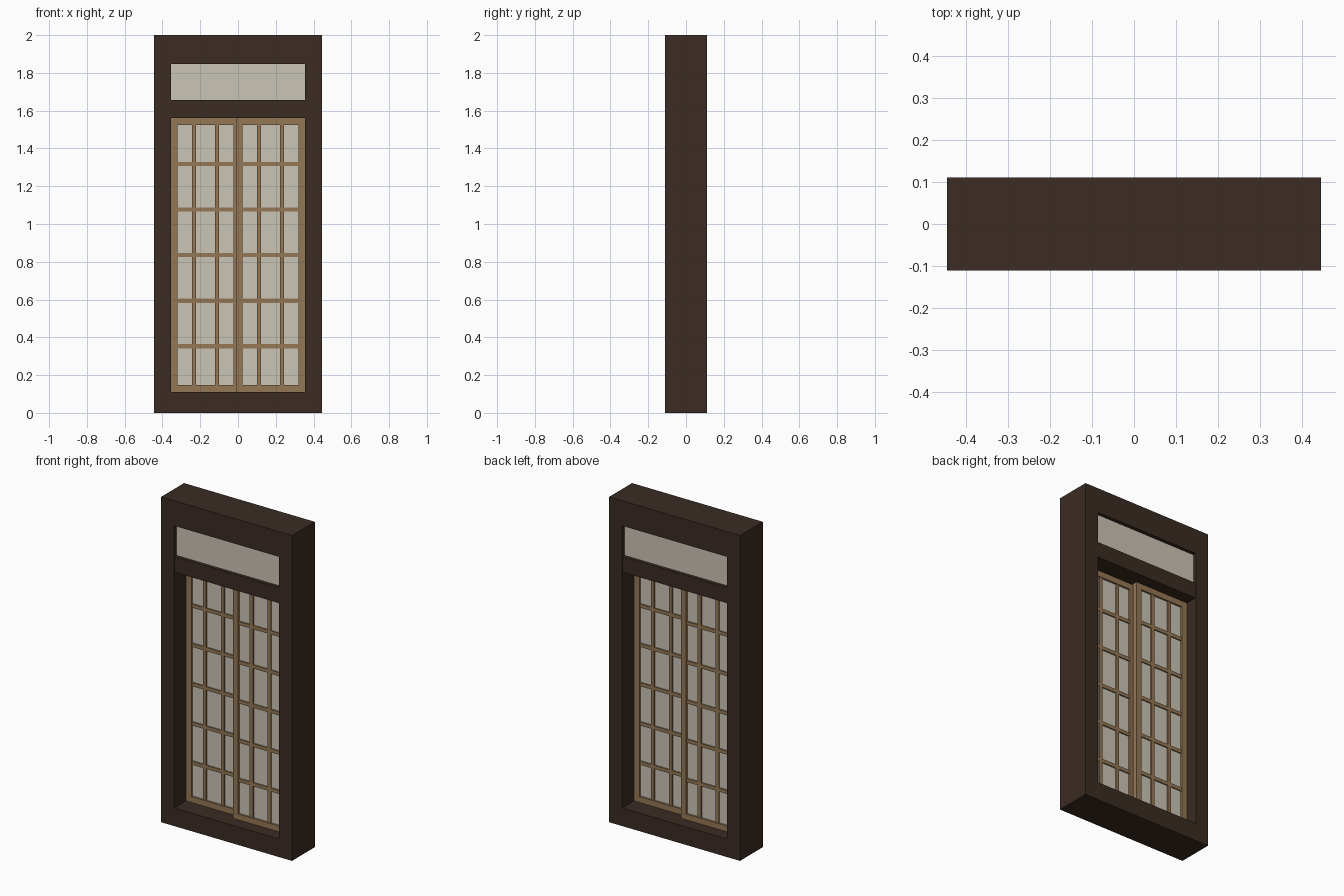
import bpy

if "Cube" in bpy.data.objects:
    bpy.data.objects.remove(bpy.data.objects["Cube"])

def material(name, rgb):
    m = bpy.data.materials.new(name)
    m.diffuse_color = (*rgb, 1)
    m.use_nodes = True
    m.node_tree.nodes["Principled BSDF"].inputs["Base Color"].default_value = m.diffuse_color
    return m

DARK = material("dark_timber", (0.044, 0.025, 0.017))
WOOD = material("light_wood", (0.30, 0.185, 0.09))
PAPER = material("paper", (0.60, 0.56, 0.47))

def box(x0, x1, y0, y1, z0, z1):
    """Vertices and faces of an axis-aligned box."""
    v = [(x, y, z) for x in (x0, x1) for y in (y0, y1) for z in (z0, z1)]
    f = [(0, 1, 3, 2), (4, 6, 7, 5), (0, 4, 5, 1), (2, 3, 7, 6), (0, 2, 6, 4), (1, 5, 7, 3)]
    return v, f

def build(name, boxes, mat):
    verts, faces = [], []
    for b in boxes:
        v, f = box(*b)
        faces += [[i + len(verts) for i in q] for q in f]
        verts += v
    me = bpy.data.meshes.new(name)
    me.from_pydata(verts, [], faces)
    me.materials.append(mat)
    ob = bpy.data.objects.new(name, me)
    bpy.context.collection.objects.link(ob)
    return ob

W, D, IN = 0.445, 0.111, 0.356     # outer half width, half depth, opening half width
Z0, Z1, T0, T1 = 0.111, 1.56, 1.656, 1.846

# Outer frame: ring with an open middle, extruded through the depth
ring = [(-W, 0), (W, 0), (W, 2), (-W, 2), (-IN, Z0), (IN, Z0), (IN, T1), (-IN, T1)]
verts = [(x, y, z) for y in (-D, D) for x, z in ring]
faces = []
for i in range(4):
    j = (i + 1) % 4
    faces += [(i, j, j + 4, i + 4), (i + 8, i + 12, j + 12, j + 8),
              (i, i + 8, j + 8, j), (i + 4, j + 4, j + 12, i + 12)]
me = bpy.data.meshes.new("outer_frame")
me.from_pydata(verts, [], faces)
me.materials.append(DARK)
bpy.context.collection.objects.link(bpy.data.objects.new("outer_frame", me))

# Rail between doors and transom, and the transom panel
build("middle_rail", [(-IN, IN, -0.109, 0.109, Z1, T0)], DARK)
build("transom_panel", [(-IN, IN, -0.089, 0.089, T0, T1)], PAPER)

def door(side, x0, x1, y):
    s, t, b = 0.0355, 0.015, 0.011   # stile width, half thickness, half bar width
    # Door border
    build(side + "_door_border", [
        (x0, x0 + s, y - t, y + t, Z0, Z1), (x1 - s, x1, y - t, y + t, Z0, Z1),
        (x0 + s, x1 - s, y - t, y + t, Z0, Z0 + s),
        (x0 + s, x1 - s, y - t, y + t, Z1 - s, Z1)], WOOD)
    # Lattice bars: two upright, five level
    g = 0.011
    xs = [x0 + (x1 - x0) * k / 3 for k in (1, 2)]
    zs = [Z0 + (Z1 - Z0) * k / 6 for k in range(1, 6)]
    build(side + "_door_lattice",
          [(x - b, x + b, y - g, y + g, Z0 + s, Z1 - s) for x in xs] +
          [(x0 + s, x1 - s, y - g + 0.0005, y + g - 0.0005, z - b, z + b) for z in zs], WOOD)
    # Paper sheet
    build(side + "_door_paper", [(x0 + s, x1 - s, y - 0.003, y + 0.003, Z0 + s, Z1 - s)], PAPER)

door("right", -0.0105, IN, -0.019)
door("left", -IN, 0.0105, 0.019)
